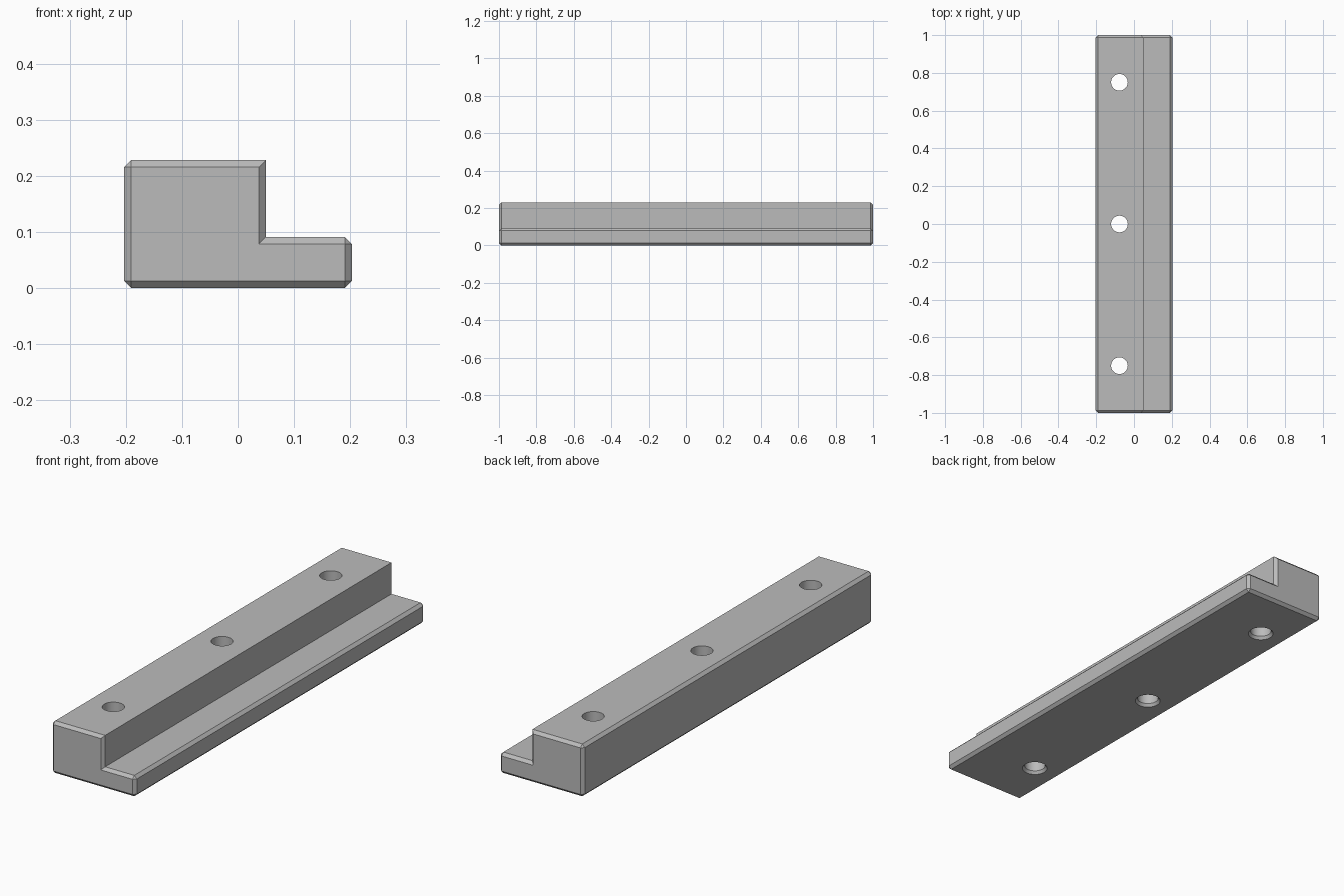
import bpy
import bmesh
from math import radians

if "Cube" in bpy.data.objects:
    bpy.data.objects.remove(bpy.data.objects["Cube"])

HALF_WIDTH, HALF_LENGTH = 0.203, 1.0
HEIGHT, STEP_X, STEP_Z = 0.228, 0.05, 0.091
CHAMFER = 0.0125
HOLE_X, HOLE_R, SINK_R = -0.077, 0.044, 0.053

grey = bpy.data.materials.new("plain grey")
grey.use_nodes = True
grey.diffuse_color = (0.5, 0.5, 0.5, 1)
grey.node_tree.nodes["Principled BSDF"].inputs["Base Color"].default_value = (0.5, 0.5, 0.5, 1)


def make_object(name, bm):
    mesh = bpy.data.meshes.new(name)
    bmesh.ops.recalc_face_normals(bm, faces=bm.faces)
    bm.to_mesh(mesh)
    bm.free()
    mesh.materials.append(grey)
    obj = bpy.data.objects.new(name, mesh)
    bpy.context.collection.objects.link(obj)
    return obj


def cone(name, y, z0, z1, r0, r1):
    bm = bmesh.new()
    bmesh.ops.create_cone(bm, cap_ends=True, segments=64, radius1=r0, radius2=r1, depth=z1 - z0)
    bmesh.ops.translate(bm, verts=bm.verts, vec=(HOLE_X, y, (z0 + z1) / 2))
    return make_object(name, bm)


# Stepped bar: L profile extruded along its length
profile = [(-HALF_WIDTH, 0), (HALF_WIDTH, 0), (HALF_WIDTH, STEP_Z),
           (STEP_X, STEP_Z), (STEP_X, HEIGHT), (-HALF_WIDTH, HEIGHT)]
bm = bmesh.new()
front = bm.faces.new([bm.verts.new((x, -HALF_LENGTH, z)) for x, z in profile])
back = bmesh.ops.extrude_face_region(bm, geom=[front], use_keep_orig=True)
bmesh.ops.translate(bm, vec=(0, 2 * HALF_LENGTH, 0),
                    verts=[v for v in back["geom"] if isinstance(v, bmesh.types.BMVert)])
bmesh.ops.recalc_face_normals(bm, faces=bm.faces)

# Chamfer both end outlines and the outer long edges, leaving the step crisp
edges = []
for e in bm.edges:
    a, b = (v.co for v in e.verts)
    if abs(a.y - b.y) < 0.01 or abs(a.x) > STEP_X + 0.01:
        edges.append(e)
bmesh.ops.bevel(bm, geom=edges, offset=CHAMFER, offset_type='OFFSET',
                segments=1, affect='EDGES', clamp_overlap=False)
bar = make_object("stepped_bar", bm)

# Three through holes, countersunk from below
cutters = []
flare = SINK_R - HOLE_R
for y in (-0.75, 0, 0.75):
    cutters.append(cone("hole_cutter", y, -0.1, HEIGHT + 0.1, HOLE_R, HOLE_R))
    cutters.append(cone("countersink_cutter", y, -CHAMFER, CHAMFER, SINK_R + flare, HOLE_R))

bpy.context.view_layer.objects.active = bar
bar.select_set(True)
for cutter in cutters:
    cutter.hide_render = True
    mod = bar.modifiers.new("hole", 'BOOLEAN')
    mod.operation = 'DIFFERENCE'
    mod.solver = 'EXACT'
    mod.object = cutter
    bpy.ops.object.modifier_apply(modifier=mod.name)
    bpy.data.objects.remove(cutter)

bpy.ops.object.shade_smooth_by_angle(angle=radians(30))
